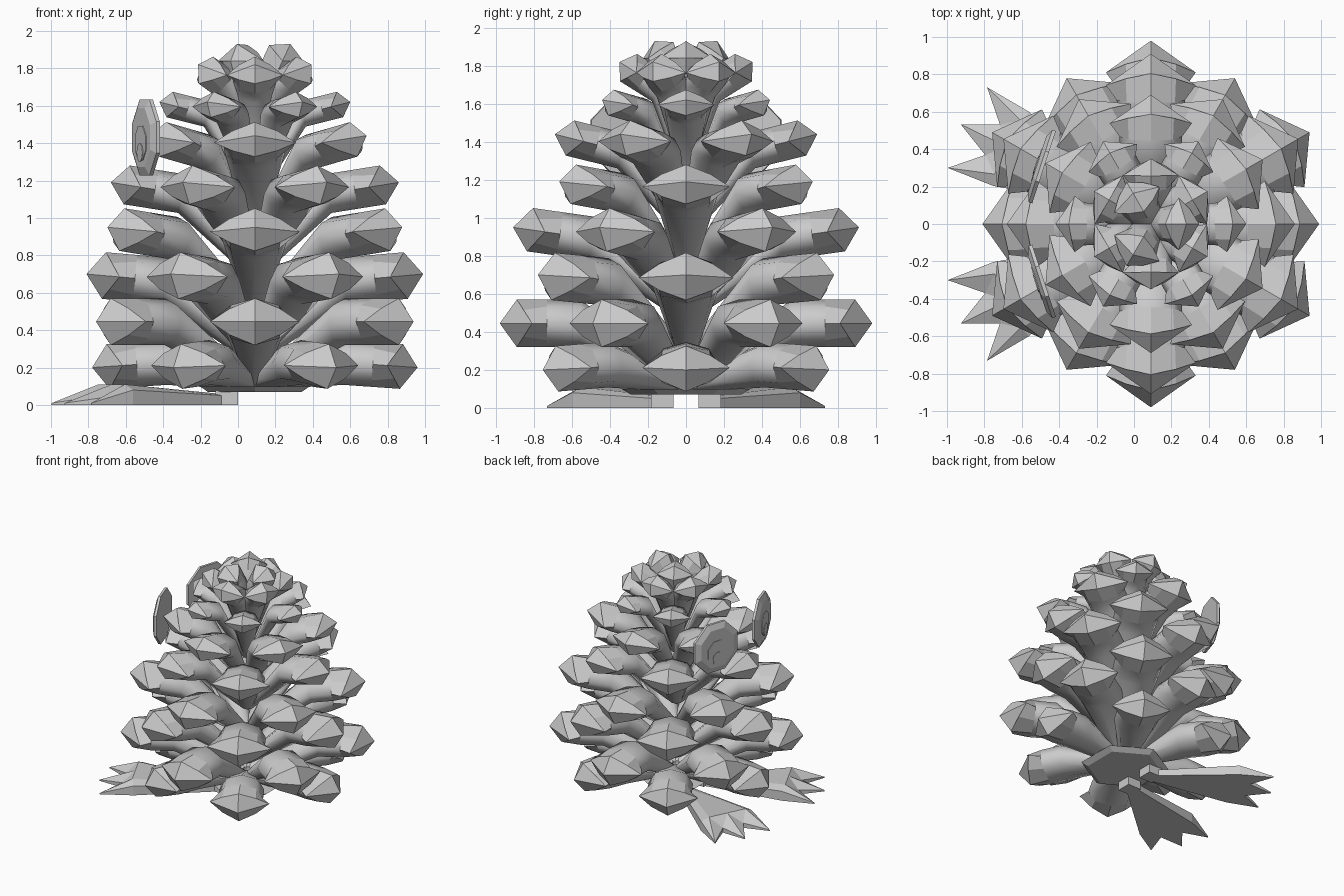
import bpy, bmesh
from math import sin, cos, radians, pi
from mathutils import Vector, Matrix

cube = bpy.data.objects.get("Cube")
if cube:
    bpy.data.objects.remove(cube)

AXIS_X = 0.09

grey = bpy.data.materials.new("plain grey")
grey.use_nodes = True
COLOUR = (0.6, 0.6, 0.6, 1)
grey.diffuse_color = COLOUR
grey.node_tree.nodes["Principled BSDF"].inputs["Base Color"].default_value = COLOUR


def finish(bm, name):
    bmesh.ops.recalc_face_normals(bm, faces=bm.faces)
    mesh = bpy.data.meshes.new(name)
    bm.to_mesh(mesh)
    bm.free()
    mesh.materials.append(grey)
    obj = bpy.data.objects.new(name, mesh)
    bpy.context.collection.objects.link(obj)
    return obj


def add_scale(bm, angle, reach, z, w, h, tilt, root_z):
    """Loft one cone scale: tapered neck, rounded shaft, flared collar, blunt pointed tip."""
    d = Vector((cos(tilt), 0, sin(tilt)))
    up = Vector((-sin(tilt), 0, cos(tilt)))
    tip = Vector((reach, 0, z))
    size = w / 0.24
    root = Vector((0.03, 0, root_z))
    shaft = tip - d * 0.25 * size
    collar = tip - d * 0.17 * size
    bend = shaft - d * 0.25 * (shaft - root).dot(d)
    # centre, half width, half height, roundness, forward shift of the top and bottom
    sections = [(root, w * 0.2, h * 0.4, 0.71, 0), (bend, w * 0.74, h, 0.71, 0),
                (shaft, w * 0.76, h, 0.71, 0), (collar, w, h, 0.56, 0.08 * size)]
    turn = Matrix.Translation((AXIS_X, 0, 0)) @ Matrix.Rotation(angle, 4, 'Z')
    rings = []
    for centre, sw, sh, k, lead in sections:
        shape = [(1, 0), (k, k), (0, 1), (-k, k), (-1, 0), (-k, -k), (0, -1), (k, -k)]
        rings.append([bm.verts.new(turn @ (centre + Vector((0, a * sw, 0)) + up * b * sh
                                           + d * lead * abs(b)))
                      for a, b in shape])
    for n, (lo, hi) in enumerate(zip(rings, rings[1:])):
        for i in range(8):
            j = (i + 1) % 8
            bm.faces.new((lo[i], lo[j], hi[j], hi[i])).smooth = n < 2
    bm.faces.new(rings[0])
    point = bm.verts.new(turn @ tip)
    last = rings[-1]
    for i in range(0, 8, 2):
        bm.faces.new((last[i], last[i + 1], last[(i + 2) % 8], point))


# Tiers of scales: count, first angle, reach, height, half width, half height, tilt, root height
tiers = [
    (6, 0, 0.87, 0.20, 0.23, 0.12, -4, 0.13),
    (6, 30, 0.98, 0.445, 0.24, 0.125, 0, 0.12),
    (6, 0, 0.90, 0.70, 0.25, 0.125, 5, 0.28),
    (6, 30, 0.91, 0.95, 0.24, 0.115, 8, 0.51),
    (6, 0, 0.77, 1.19, 0.23, 0.105, 9, 0.73),
    (6, 30, 0.69, 1.44, 0.22, 0.095, 14, 0.95),
    (6, 0, 0.51, 1.62, 0.15, 0.07, 14, 1.15),
    (6, 30, 0.35, 1.82, 0.15, 0.085, 32, 1.30),
    (3, 0, 0.19, 1.93, 0.14, 0.10, 65, 1.45),
]
for n, (count, start, reach, z, w, h, tilt, root_z) in enumerate(tiers):
    bm = bmesh.new()
    for k in range(count):
        deg = start + k * 360 / count
        behind_eye = n == 5 and deg in (150, 210)
        add_scale(bm, radians(deg), reach - 0.04 * behind_eye, z, w, h, radians(tilt), root_z)
    finish(bm, f"scale_tier_{n + 1}")

# Hexagonal base under the cone
bm = bmesh.new()
bmesh.ops.create_cone(bm, cap_ends=True, segments=6, radius1=0.29, radius2=0.34, depth=0.03,
                      matrix=Matrix.Translation((AXIS_X, 0, 0.085)))
finish(bm, "cone_base")


def disc(bm, frame, radius, top_radius, depth, v, lift, sides):
    offset = Matrix.Translation((0, v, lift + depth / 2))
    bmesh.ops.create_cone(bm, cap_ends=True, segments=sides, radius1=radius,
                          radius2=top_radius, depth=depth,
                          matrix=frame @ offset @ Matrix.Rotation(pi / sides, 4, 'Z'))


for side, label in ((1, "right"), (-1, "left")):
    # Leg stub
    bm = bmesh.new()
    bmesh.ops.create_cube(bm, size=1, matrix=Matrix.Translation((-0.06, side * 0.125, 0.05))
                          @ Matrix.Diagonal((0.12, 0.12, 0.1, 1)))
    finish(bm, f"{label}_leg")

    # Foot: flat outline with three toes, and a raised ridge along each toe
    bm = bmesh.new()
    heading = radians(26)

    def place(u, v, z):
        return bm.verts.new((-0.1 - u * cos(heading) + v * sin(heading),
                             side * (0.13 + u * sin(heading) + v * cos(heading)), z))

    # along, across, rim height
    outline = [(0, 0.05, 0.05), (0.62, 0.22, 0.08), (0.88, 0.24, 0.01), (0.73, 0.09, 0.04),
               (0.92, 0, 0.01), (0.73, -0.09, 0.04), (0.88, -0.24, 0.01),
               (0.62, -0.22, 0.08), (0, -0.05, 0.05)]
    base = [place(u, v, 0) for u, v, z in outline]
    rim = [place(u, v, z) for u, v, z in outline]
    ridge = [place(0.64, v, 0.11) for v in (0.16, 0, -0.16)]
    heel = place(0, 0, 0.06)
    bm.faces.new(base)
    for i in range(9):
        j = (i + 1) % 9
        bm.faces.new((base[i], base[j], rim[j], rim[i]))
    for t in range(3):
        a, b, c = rim[1 + 2 * t:4 + 2 * t]
        bm.faces.new((a, b, ridge[t]))
        bm.faces.new((b, c, ridge[t]))
    for t in range(2):
        bm.faces.new((ridge[t], rim[3 + 2 * t], ridge[t + 1]))
        bm.faces.new((ridge[t], ridge[t + 1], heel))
    bm.faces.new((rim[0], rim[1], ridge[0], heel))
    bm.faces.new((rim[8], rim[7], ridge[2], heel))
    bm.faces.new((rim[0], heel, rim[8]))
    finish(bm, f"{label}_foot")

    # Eye: octagonal disc with iris and pupil plates, facing outward
    normal = Vector((-0.95, side * 0.31, 0)).normalized()
    up = Vector((0, 0, 1))
    frame = Matrix((up.cross(normal), up, normal)).transposed().to_4x4()
    frame.translation = Vector((-0.5, side * 0.31, 1.43))
    bm = bmesh.new()
    disc(bm, frame, 0.22, 0.22, 0.02, 0, -0.02, 8)
    disc(bm, frame, 0.22, 0.17, 0.02, 0, 0, 8)
    finish(bm, f"{label}_eye")
    bm = bmesh.new()
    disc(bm, frame, 0.1, 0.1, 0.004, -0.03, 0.02, 8)
    finish(bm, f"{label}_iris")
    bm = bmesh.new()
    disc(bm, frame, 0.05, 0.05, 0.004, -0.08, 0.024, 10)
    finish(bm, f"{label}_pupil")
